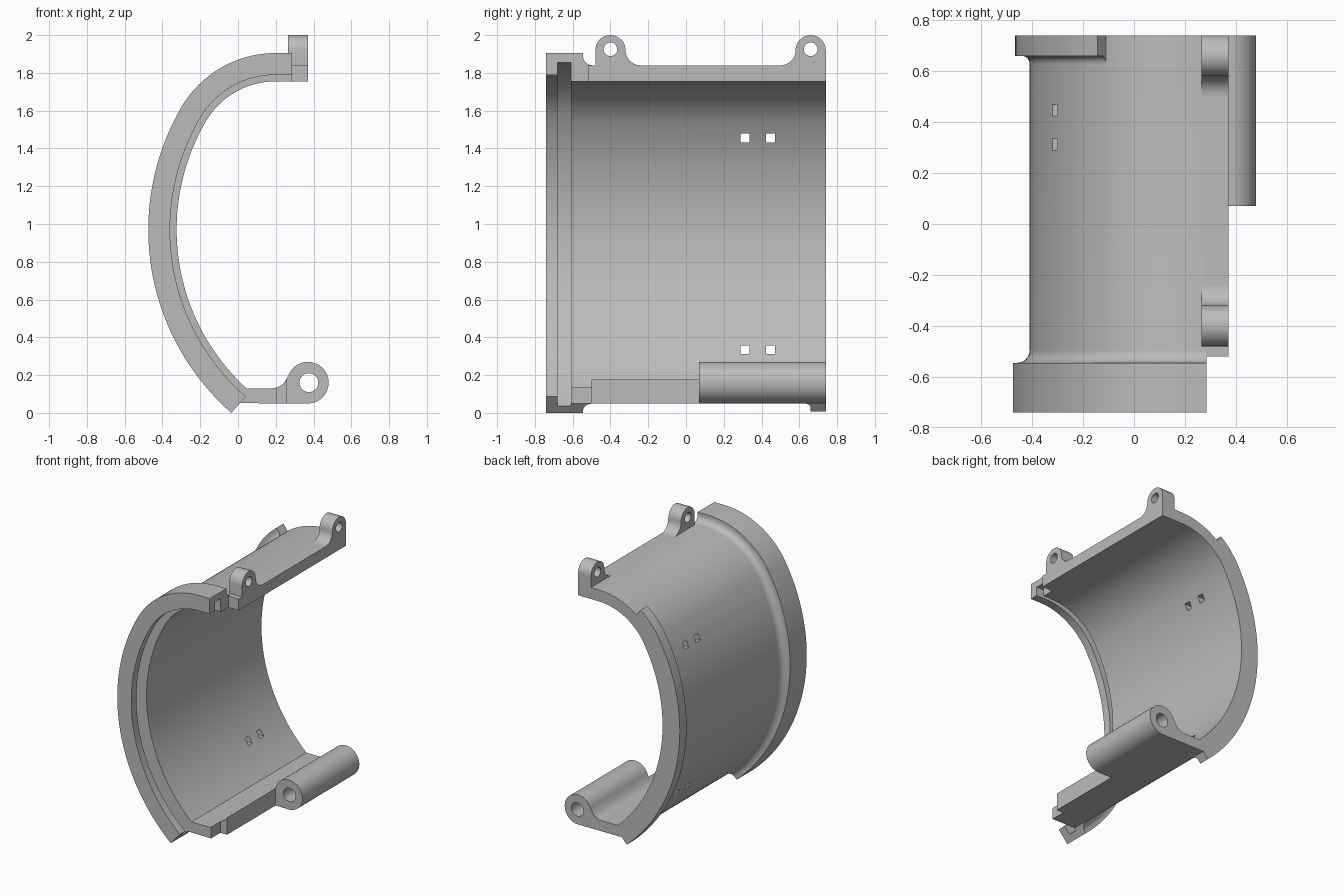
import bpy, bmesh
from math import sin, cos, radians
from mathutils import Vector

if "Cube" in bpy.data.objects:
    bpy.data.objects.remove(bpy.data.objects["Cube"], do_unlink=True)

GREY = (0.5, 0.5, 0.5, 1)
mat = bpy.data.materials.new("plain grey")
mat.use_nodes = True
mat.diffuse_color = GREY
mat.node_tree.nodes["Principled BSDF"].inputs["Base Color"].default_value = GREY


def arc(cx, cy, r, a0, a1, n):
    """Points on a circular arc, angles in degrees."""
    angles = [radians(a0 + (a1 - a0) * i / n) for i in range(n + 1)]
    return [(cx + r * cos(a), cy + r * sin(a)) for a in angles]


def finish(name, bm):
    bmesh.ops.recalc_face_normals(bm, faces=bm.faces)
    mesh = bpy.data.meshes.new(name)
    bm.to_mesh(mesh)
    bm.free()
    obj = bpy.data.objects.new(name, mesh)
    bpy.context.collection.objects.link(obj)
    mesh.materials.append(mat)
    return obj


def loft(name, rings):
    """Closed solid through a series of equal rings."""
    bm = bmesh.new()
    loops = [[bm.verts.new(p) for p in ring] for ring in rings]
    n = len(loops[0])
    for a, b in zip(loops, loops[1:]):
        for i in range(n):
            j = (i + 1) % n
            bm.faces.new((a[i], a[j], b[j], b[i]))
    bm.faces.new(loops[0])
    bm.faces.new(loops[-1])
    return finish(name, bm)


def extrude_y(name, profile, y0, y1):
    return loft(name, [[(x, y, z) for x, z in profile] for y in (y0, y1)])


def extrude_x(name, profile, x0, x1):
    return loft(name, [[(x, y, z) for y, z in profile] for x in (x0, x1)])


def box(name, x0, x1, y0, y1, z0, z1):
    return extrude_y(name, [(x0, z0), (x1, z0), (x1, z1), (x0, z1)], y0, y1)


def cut(obj, cutter):
    cutter.hide_render = True
    mod = obj.modifiers.new("cut", "BOOLEAN")
    mod.operation = "DIFFERENCE"
    mod.solver = "EXACT"
    mod.object = cutter
    bpy.context.view_layer.objects.active = obj
    bpy.ops.object.modifier_apply(modifier=mod.name)
    bpy.data.objects.remove(cutter, do_unlink=True)


# Outer guide path: large side arc running into a tighter top arc
def guide(top_angle):
    path = []
    for cx, cz, r, a0, a1, n in ((0.814, 0.97, 1.289, 228.8, 150, 40),
                                 (0.2, 1.325, 0.58, 150, top_angle, 24)):
        for i in range(n + 1):
            a = radians(a0 + (a1 - a0) * i / n)
            out = Vector((cos(a), 0, sin(a)))
            if not (path and i == 0):
                path.append((Vector((cx, 0, cz)) + out * r, out))
    return path


def sweep(name, section, path):
    """Sweep a (y, depth below guide) section along the path."""
    return loft(name, [[p - out * d + Vector((0, y, 0)) for y, d in section]
                       for p, out in path])


# Curved shell with front flange, fillet and inner groove
section = [(-0.74, 0), (-0.545, 0)]
section += [(-0.495 - (x + 0), 0.015 + d) for x, d in arc(0, 0, 0.05, 0, 90, 8)]
section += [(0.74, 0.065), (0.74, 0.15), (-0.61, 0.15), (-0.61, 0.05),
            (-0.68, 0.05), (-0.68, 0.115), (-0.74, 0.115)]
path = guide(90)
path.append((Vector((0.285, 0, 1.905)), Vector((0, 0, 1))))
shell = sweep("shell", section, path)

# Square slots through the wall
for y in (0.312, 0.447):
    for z in (0.335, 1.455):
        cut(shell, box("slot_cutter", -0.6, 0.0, y - 0.023, y + 0.023,
                       z - 0.023, z + 0.023))

# Partial rear rim
section = [(0.74, 0.07), (0.74, 0.008), (0.66, 0.008)]
section += arc(0.63, 0.035, 0.03, 0, 90, 6) + [(0.63, 0.07)]
sweep("rear_rim", section, guide(127))

# Straight upper edge plate
box("upper_edge", 0.28, 0.37, -0.52, 0.74, 1.755, 1.84)

# Pierced upper lugs, mirrored front to back
for name, cy, side in (("front_lug", -0.4, 1), ("rear_lug", 0.66, -1)):
    profile = [(-0.08, 1.8), (0.16, 1.8)]
    profile += arc(0.16, 1.92, 0.08, 270, 180, 10)
    profile += arc(0, 1.92, 0.08, 0, 180, 24)[1:]
    lug = extrude_x(name, [(cy + side * y, z) for y, z in profile], 0.265, 0.37)
    hole = arc(cy, 1.925, 0.036, 0, 350, 35)
    cut(lug, extrude_x("lug_hole_cutter", hole, 0.2, 0.5))

# Lower ledge in two steps
fillet = [(0.245, 0.16), (0.23, 0.147), (0.215, 0.138), (0.2, 0.132), (0.18, 0.13)]
inner_end = [(0.045, 0.13), (0.012, 0.052)]
extrude_y("front_ledge", [(0.205, 0.05), (0.205, 0.134)] + fillet[-1:] + inner_end,
          -0.61, -0.5)
extrude_y("lower_ledge", [(0.26, 0.05), (0.26, 0.178)] + fillet + inner_end,
          -0.5, 0.07)

# Hinge barrel blended into the ledge
profile = arc(0.36, 0.16, 0.11, -90, 160, 40) + fillet + inner_end
profile = [(x + 0.01 if x > 0.25 else x, z) for x, z in profile]
barrel = extrude_y("hinge_barrel", profile, 0.07, 0.74)
cut(barrel, extrude_y("barrel_hole_cutter", arc(0.375, 0.16, 0.05, 0, 350, 35), 0, 0.9))

# Smooth curved walls, crisp edges
for obj in bpy.context.collection.objects:
    if obj.type == "MESH" and mat.name in obj.data.materials:
        bpy.ops.object.select_all(action="DESELECT")
        obj.select_set(True)
        bpy.context.view_layer.objects.active = obj
        bpy.ops.object.shade_smooth_by_angle(angle=radians(30))
